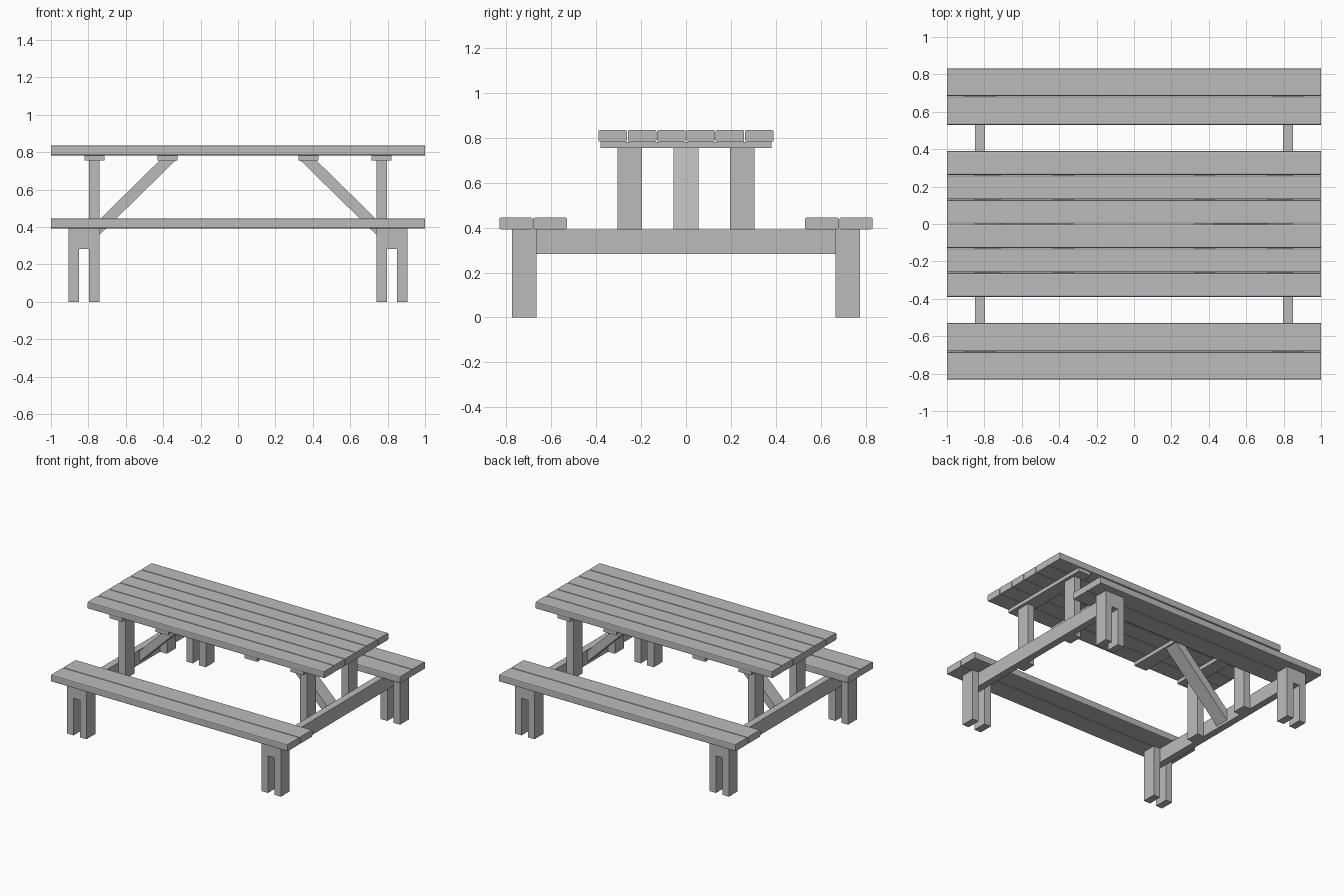
import bpy
import bmesh
from mathutils import Vector

old = bpy.data.objects.get("Cube")
if old:
    bpy.data.objects.remove(old, do_unlink=True)

GREY = (0.5, 0.5, 0.5, 1)
wood = bpy.data.materials.new("grey_wood")
wood.use_nodes = True
wood.diffuse_color = GREY
wood.node_tree.nodes["Principled BSDF"].inputs["Base Color"].default_value = GREY


def finish(name, bm):
    bmesh.ops.recalc_face_normals(bm, faces=bm.faces)
    mesh = bpy.data.meshes.new(name)
    bm.to_mesh(mesh)
    bm.free()
    mesh.materials.append(wood)
    obj = bpy.data.objects.new(name, mesh)
    bpy.context.collection.objects.link(obj)


def box(name, x, y, z, round_edges=0):
    """Box from (min, max) ranges, optionally rounded along its length in x."""
    bm = bmesh.new()
    bmesh.ops.create_cube(bm, size=1)
    for v in bm.verts:
        v.co = Vector([r[0] if c < 0 else r[1] for c, r in zip(v.co, (x, y, z))])
    if round_edges:
        long_edges = [e for e in bm.edges
                      if abs(e.verts[0].co.x - e.verts[1].co.x) > 0.1]
        bmesh.ops.bevel(bm, geom=long_edges, offset=round_edges, segments=2,
                        profile=0.5, affect='EDGES')
    finish(name, bm)


def span(side, a, b):
    return tuple(sorted((side * a, side * b)))


def brace(name, side):
    """Diagonal strut, cut level at the top and upright at the beam."""
    profile = [(0.335, 0.755), (0.42, 0.755), (0.797, 0.385), (0.797, 0.303)]
    bm = bmesh.new()
    face = bm.faces.new([bm.verts.new((side * x, -0.055, z)) for x, z in profile])
    new = bmesh.ops.extrude_face_region(bm, geom=[face])["geom"]
    bmesh.ops.translate(bm, vec=(0, 0.11, 0),
                        verts=[v for v in new if isinstance(v, bmesh.types.BMVert)])
    finish(name, bm)


LENGTH = (-1, 1)

# Table top planks
pitch = 0.1305
for i in range(6):
    y = (i - 3) * pitch
    box(f"top_plank_{i + 1}", LENGTH, (y + 0.0015, y + pitch - 0.0015),
        (0.783, 0.835), 0.007)

# Bench seats, two planks on each long side
for s, where in ((-1, "front"), (1, "back")):
    box(f"{where}_seat_inner_plank", LENGTH, span(s, 0.53, 0.681), (0.393, 0.445), 0.007)
    box(f"{where}_seat_outer_plank", LENGTH, span(s, 0.684, 0.832), (0.393, 0.445), 0.007)

for s, where in ((-1, "right"), (1, "left")):
    # Cross beam sandwiched between paired legs
    box(f"{where}_cross_beam", span(s, 0.797, 0.85), (-0.775, 0.775), (0.283, 0.393))
    for t, end in ((-1, "front"), (1, "back")):
        leg_y = span(t, 0.667, 0.775)
        box(f"{where}_{end}_outer_leg", span(s, 0.85, 0.905), leg_y, (0, 0.393))
        box(f"{where}_{end}_inner_leg", span(s, 0.74, 0.797), leg_y, (0, 0.393))
        # Posts carrying the table top
        box(f"{where}_{end}_post", span(s, 0.74, 0.797), span(t, 0.197, 0.305),
            (0.283, 0.755))
    # Battens under the top
    box(f"{where}_post_batten", span(s, 0.713, 0.82), (-0.382, 0.382), (0.755, 0.783))
    box(f"{where}_brace_batten", span(s, 0.323, 0.43), (-0.382, 0.382), (0.755, 0.783))
    brace(f"{where}_brace", s)
